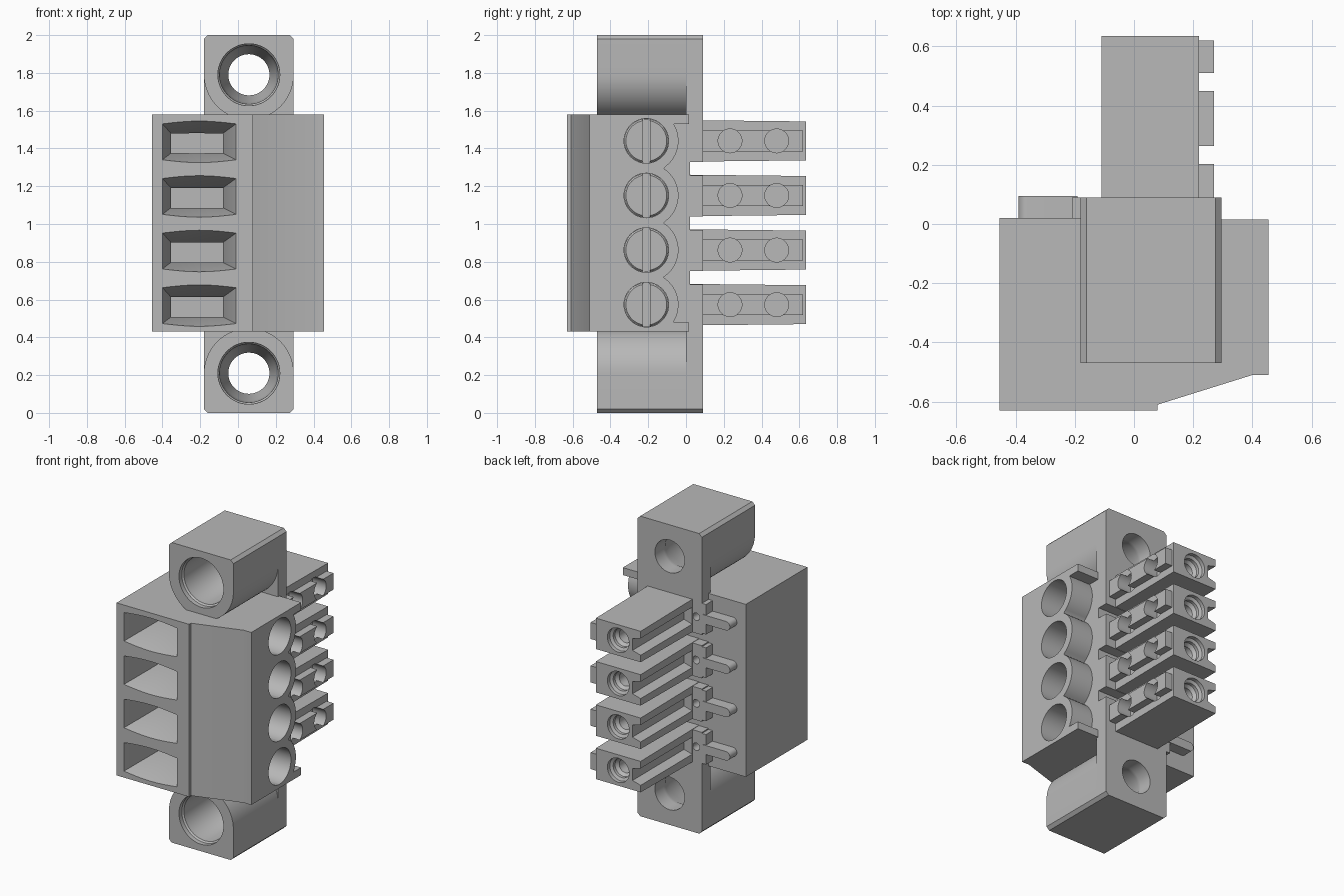
import bpy, bmesh
from math import cos, sin, pi, radians, sqrt
from mathutils import Vector

if "Cube" in bpy.data.objects:
    bpy.data.objects.remove(bpy.data.objects["Cube"], do_unlink=True)

grey = bpy.data.materials.new("plain_grey")
grey.use_nodes = True
colour = (0.48, 0.48, 0.48, 1)
grey.diffuse_color = colour
grey.node_tree.nodes["Principled BSDF"].inputs["Base Color"].default_value = colour

PITCH = 0.289
CENTRES = [1.44 - PITCH * i for i in range(4)]
BOTTOM, TOP = 0.43, 1.58
parts = []


def place(axis, t, u, v):
    """Point at t along the axis; u, v are the other two coordinates in order."""
    p = [u, v]
    p.insert("xyz".index(axis), t)
    return Vector(p)


def loft(name, rings, keep=True):
    """Closed solid through a list of equal-length rings."""
    bm = bmesh.new()
    loops = [[bm.verts.new(p) for p in ring] for ring in rings]
    n = len(loops[0])
    for a, b in zip(loops, loops[1:]):
        for i in range(n):
            j = (i + 1) % n
            bm.faces.new((a[i], a[j], b[j], b[i]))
    bm.faces.new(loops[0])
    bm.faces.new(loops[-1])
    bmesh.ops.recalc_face_normals(bm, faces=bm.faces)
    mesh = bpy.data.meshes.new(name)
    bm.to_mesh(mesh)
    bm.free()
    mesh.materials.append(grey)
    ob = bpy.data.objects.new(name, mesh)
    bpy.context.collection.objects.link(ob)
    if keep:
        parts.append(ob)
    else:
        ob.hide_render = True
    return ob


def prism(name, axis, a, b, points, keep=True):
    return loft(name, [[place(axis, t, u, v) for u, v in points] for t in (a, b)], keep)


def rect(u0, u1, v0, v1):
    return [(u0, v0), (u1, v0), (u1, v1), (u0, v1)]


def box(name, x0, x1, y0, y1, z0, z1, keep=True):
    return prism(name, "z", z0, z1, rect(x0, x1, y0, y1), keep)


def arc(u, v, r, start, end, n=32):
    angles = [radians(start + (end - start) * i / n) for i in range(n + 1)]
    return [(u + r * cos(a), v + r * sin(a)) for a in angles]


def turned(name, axis, u, v, profile, keep=True):
    """Round solid; profile is (position, radius) along the axis."""
    rings = [[place(axis, t, a, b) for a, b in arc(u, v, r, 0, 360, 48)[:-1]]
             for t, r in profile]
    return loft(name, rings, keep)


def combine(ob, others, operation="DIFFERENCE"):
    """Apply booleans and remove the helper solids."""
    for other in others:
        mod = ob.modifiers.new("cut", "BOOLEAN")
        mod.object, mod.operation, mod.solver = other, operation, "EXACT"
    bpy.context.view_layer.update()
    graph = bpy.context.evaluated_depsgraph_get()
    mesh = bpy.data.meshes.new_from_object(ob.evaluated_get(graph))
    ob.modifiers.clear()
    ob.data = mesh


def discard(helpers):
    for h in helpers:
        bpy.data.objects.remove(h, do_unlink=True)


# Main housing with a sloping front shoulder
housing = prism("housing", "z", BOTTOM, TOP, [
    (-0.455, 0.02), (-0.455, -0.63), (0.08, -0.63), (0.08, -0.61), (0.40, -0.51),
    (0.455, -0.51), (0.455, -0.21), (0.295, -0.21), (0.295, 0.02)])


# Scalloped rail behind the screw holes, with a lip at each end
def rail_depth(z):
    if z > TOP - 0.05 or z < BOTTOM + 0.05:
        return 0.015
    return max(-0.21 + sqrt(max(0, 0.17 ** 2 - (z - c) ** 2)) for c in CENTRES)


steps = [BOTTOM + (TOP - BOTTOM) * i / 120 for i in range(121)]
for edge in (BOTTOM + 0.05, TOP - 0.05):
    steps += [edge - 0.0005, edge + 0.0005]
outline = [(rail_depth(z), z) for z in sorted(steps)]
rail = prism("screw_rail", "x", 0.28, 0.455, [(-0.21, BOTTOM)] + outline + [(-0.21, TOP)])

# Screw holes and flared wire openings
bores = [turned("screw_bore", "x", -0.21, z, [(0.1, 0.118), (0.5, 0.118)], False)
         for z in CENTRES]


def opening_ring(y, x0, x1, low, high, z, bulge):
    upper = [(x1 + (x0 - x1) * i / 8, high + bulge * sin(pi * i / 8)) for i in range(9)]
    lower = [(x0 + (x1 - x0) * i / 8, low - bulge * sin(pi * i / 8)) for i in range(9)]
    return [Vector((x, y, z + h)) for x, h in upper + lower]


funnels = []
for z in CENTRES:
    funnels.append(loft("wire_funnel", [
        opening_ring(-0.66, -0.405, -0.005, -0.1, 0.1, z, 0.015),
        opening_ring(-0.63, -0.40, -0.01, -0.1, 0.09, z, 0.015),
        opening_ring(-0.44, -0.355, -0.08, -0.065, 0.04, z, 0.0005),
        opening_ring(-0.15, -0.355, -0.08, -0.065, 0.04, z, 0.0005)], False))
combine(housing, bores + funnels)
combine(rail, bores)
discard(bores + funnels)

# Slotted screws
for i, z in enumerate(CENTRES):
    screw = turned("screw_%d" % (i + 1), "x", -0.21, z,
                   [(0.09, 0.117), (0.19, 0.117), (0.2, 0.108)])
    slot = box("slot", 0.17, 0.3, -0.23, -0.19, z - 0.2, z + 0.2, False)
    combine(screw, [slot])
    discard([slot])

# Back plate with gaps between the plugs and small round pockets
left, right, mid = -0.18, 0.295, 0.0575
r = 0.02
half = [(right, 2 - r), (right - r, 2), (left + r, 2), (left, 2 - r)]
plate = prism("back_plate", "y", 0.0, 0.09,
              half + [(x, 2 - z) for x, z in reversed(half)])
cutters = [box("gap", -0.5, 0.5, 0.01, 0.2, z - PITCH + 0.107, z - 0.111, False)
           for z in CENTRES[:3]]
cutters += [turned("pocket", "y", -0.138, z, [(0.03, 0.025), (0.2, 0.025)], False)
            for z in CENTRES]

# Mounting ears at the top and bottom
ear_points = arc(mid, 1.79, 0.2375, 180, 360) + half
for name, flip in (("upper_ear", False), ("lower_ear", True)):
    points = [(x, 2 - z) for x, z in ear_points] if flip else ear_points
    ear = prism(name, "y", -0.47, 0.0, points)
    bore = turned("mount_bore", "y", mid, 0.21 if flip else 1.79,
                  [(-0.6, 0.164), (-0.44, 0.164), (-0.43, 0.155),
                   (-0.1, 0.145), (-0.02, 0.109), (0.2, 0.109)], False)
    combine(ear, [bore])
    cutters.append(bore)
combine(plate, cutters)
discard(cutters)

# One plug: tapered bar, side ridge, side groove, stepped end hole, cross holes
z = CENTRES[0]
plug = loft("plug_1", [
    [Vector((x, y, z + s)) for x, s in rect(-0.11, 0.22, -h, h)]
    for y, h in ((0.0, 0.110), (0.635, 0.103))])
ridge = box("ridge", 0.2, 0.27, 0.05, 0.62, z - 0.055, z + 0.055, False)
combine(plug, [ridge], "UNION")
groove = prism("groove", "y", 0.092, 0.8, [
    (-0.13, z - 0.062), (-0.05, z - 0.04), (-0.05, z + 0.04), (-0.13, z + 0.062)], False)
end_hole = turned("end_hole", "y", 0.055, z, [
    (0.3, 0.045), (0.56, 0.045), (0.58, 0.062), (0.6, 0.062), (0.61, 0.08), (0.7, 0.08)], False)
cross = [turned("cross_hole", "x", y, z, [(0.17, 0.063), (0.4, 0.063)], False)
         for y in (0.233, 0.48)]
combine(plug, [groove, end_hole] + cross)
discard([ridge, groove, end_hole] + cross)

# Coding key beside the plug: upright bar and rounded finger
bar = box("key_bar_1", -0.21, -0.17, 0.0, 0.089, z - 0.1, z + 0.1)
finger = prism("key_finger_1", "y", 0.0, 0.095,
               arc(-0.36, z, 0.03, 90, 270, 12) + [(-0.19, z - 0.03), (-0.19, z + 0.03)])

# Repeat plug and key down the row
for source in (plug, bar, finger):
    for i in range(1, 4):
        copy = source.copy()
        copy.name = source.name[:-1] + str(i + 1)
        copy.location.z = -PITCH * i
        bpy.context.collection.objects.link(copy)

# Keep sharp edges, smooth the round walls
bpy.ops.object.select_all(action="DESELECT")
for ob in parts:
    ob.select_set(True)
bpy.context.view_layer.objects.active = parts[0]
bpy.ops.object.shade_smooth_by_angle(angle=radians(25))
